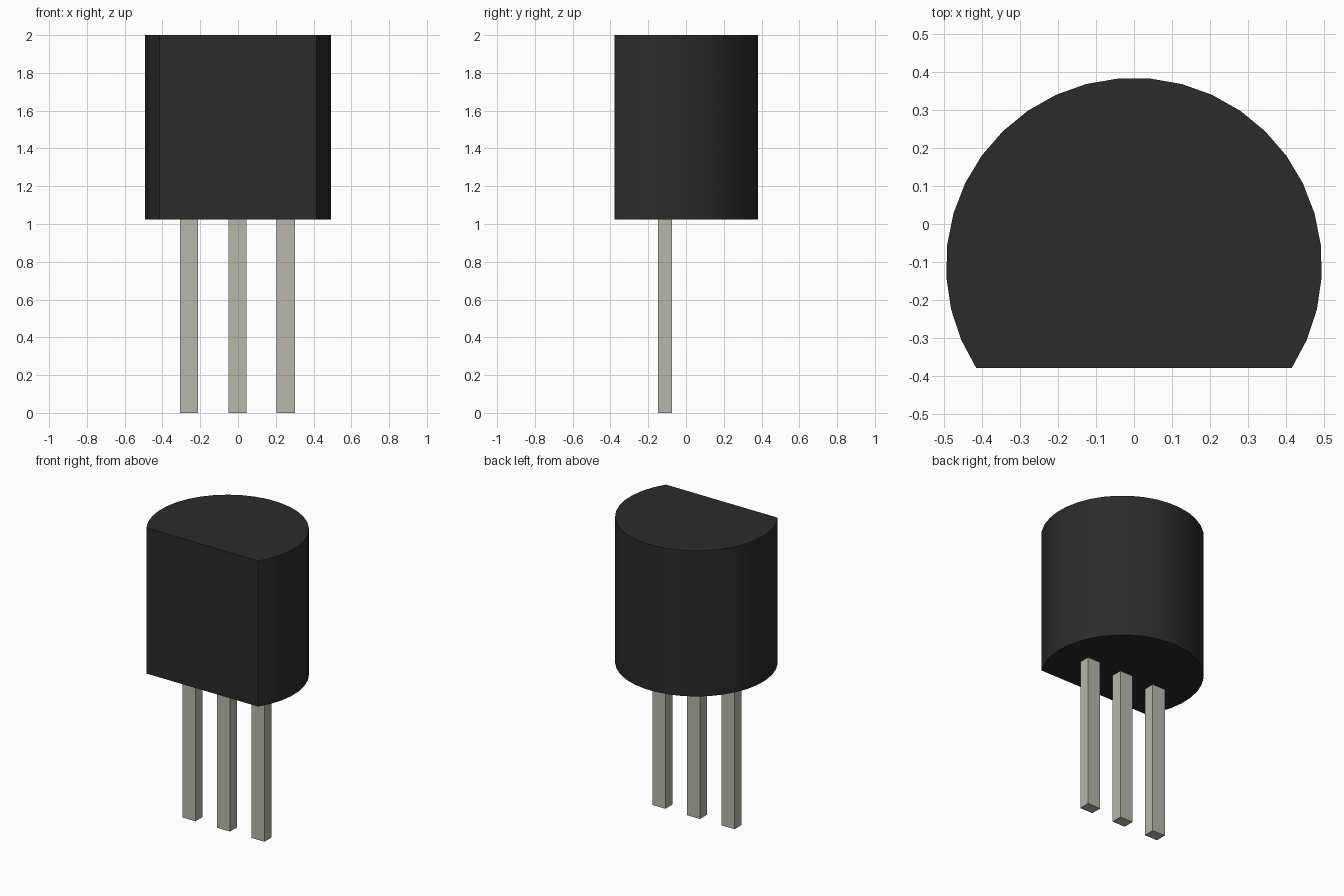
import bpy, bmesh
from math import cos, sin, radians

if "Cube" in bpy.data.objects:
    bpy.data.objects.remove(bpy.data.objects["Cube"])


def material(name, rgb):
    m = bpy.data.materials.new(name)
    m.diffuse_color = (*rgb, 1)
    m.use_nodes = True
    m.node_tree.nodes["Principled BSDF"].inputs["Base Color"].default_value = m.diffuse_color
    return m


def extrude_profile(name, points, z0, z1, mat):
    """Closed prism from a counter-clockwise outline."""
    bm = bmesh.new()
    base = bm.faces.new([bm.verts.new((x, y, z0)) for x, y in points])
    top = bmesh.ops.extrude_face_region(bm, geom=[base], use_keep_orig=True)
    verts = [g for g in top["geom"] if isinstance(g, bmesh.types.BMVert)]
    bmesh.ops.translate(bm, verts=verts, vec=(0, 0, z1 - z0))
    bmesh.ops.recalc_face_normals(bm, faces=bm.faces[:])
    mesh = bpy.data.meshes.new(name)
    bm.to_mesh(mesh)
    bm.free()
    mesh.materials.append(mat)
    obj = bpy.data.objects.new(name, mesh)
    bpy.context.collection.objects.link(obj)
    return obj


black = material("black_plastic", (0.024, 0.024, 0.024))
metal = material("dull_metal", (0.48, 0.47, 0.41))

# Body: a round case with a flat front
RADIUS, CENTRE_Y, SEGMENTS = 0.494, -0.11, 25
START, END = -33, 213
angles = [radians(START + (END - START) * i / SEGMENTS) for i in range(SEGMENTS + 1)]
outline = [(RADIUS * cos(a), CENTRE_Y + RADIUS * sin(a)) for a in angles]
body = extrude_profile("body", outline, 1.024, 2.0, black)
bpy.context.view_layer.objects.active = body
body.select_set(True)
bpy.ops.object.shade_smooth_by_angle(angle=radians(30))

# Leads: three square pins, their tops tucked just into the case
W, Y0, Y1 = 0.048, -0.149, -0.075
for name, x in (("left_lead", -0.259), ("middle_lead", -0.003), ("right_lead", 0.253)):
    pin = [(x - W, Y0), (x + W, Y0), (x + W, Y1), (x - W, Y1)]
    extrude_profile(name, pin, 0.0, 1.03, metal)
